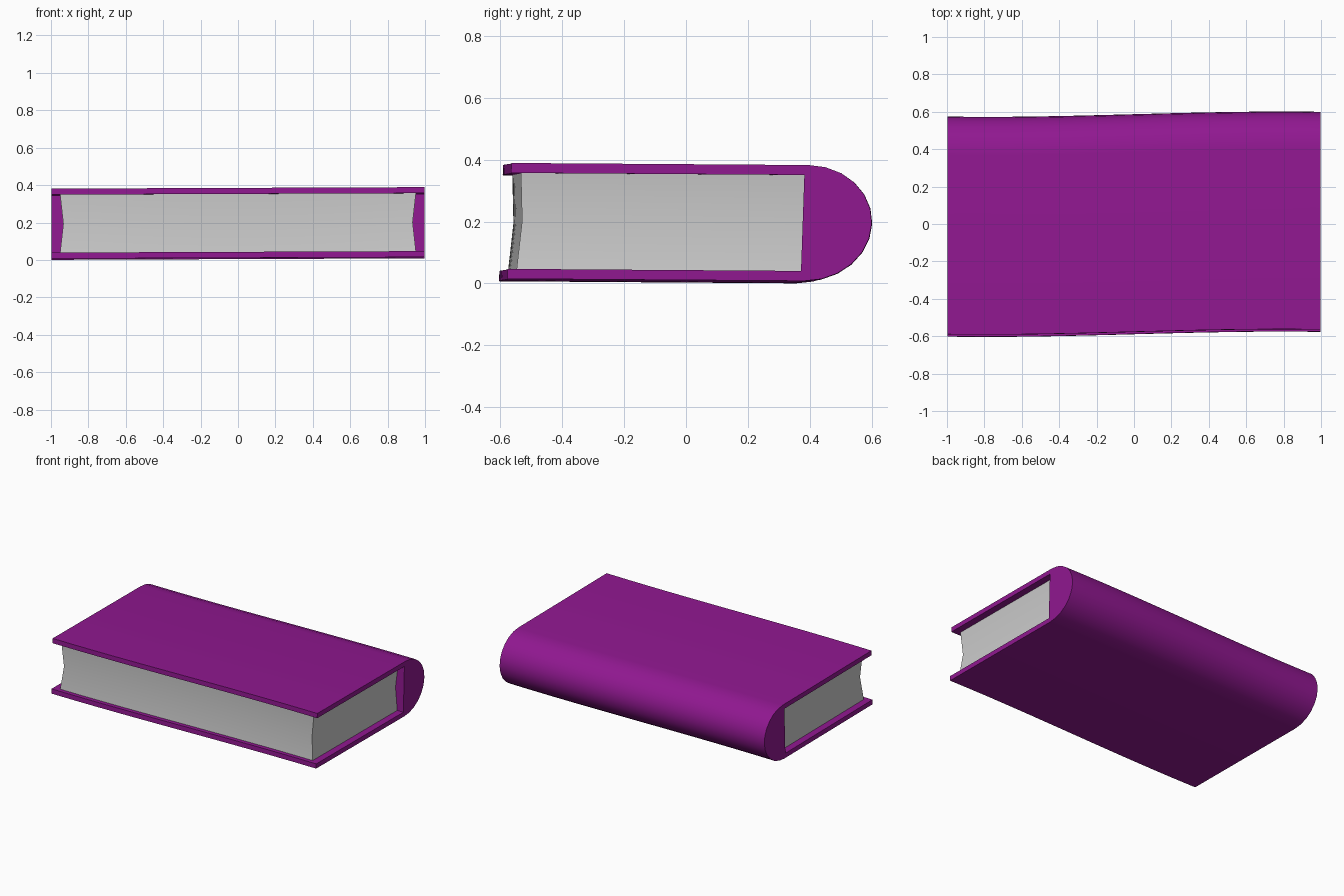
import bpy, math

if "Cube" in bpy.data.objects:
    bpy.data.objects.remove(bpy.data.objects["Cube"])


def warp(x, y, z):
    # Slight bend along the length plus a small lean, as in a worn book
    return (x, y + 0.027 * x - 0.0142 * x ** 3 + 0.035 * (z - 0.194),
            z + 0.004 * x - 0.007 * y)


def loft(name, profile, stations, caps):
    # profile: (y, z, x_scale) points; swept along the x stations and capped
    n = len(profile)
    verts = [warp(x * k, y, z) for x in stations for y, z, k in profile]
    faces = [(i * n + j, i * n + (j + 1) % n, (i + 1) * n + (j + 1) % n, (i + 1) * n + j)
             for i in range(len(stations) - 1) for j in range(n)]
    last = (len(stations) - 1) * n
    for cap in caps:
        faces.append(tuple(reversed(cap)))
        faces.append(tuple(last + j for j in cap))
    mesh = bpy.data.meshes.new(name)
    mesh.from_pydata(verts, [], faces)
    obj = bpy.data.objects.new(name, mesh)
    bpy.context.collection.objects.link(obj)
    bpy.ops.object.select_all(action='DESELECT')
    obj.select_set(True)
    bpy.context.view_layer.objects.active = obj
    # Make normals consistent and outward
    bpy.ops.object.mode_set(mode='EDIT')
    bpy.ops.mesh.select_all(action='SELECT')
    bpy.ops.mesh.normals_make_consistent(inside=False)
    bpy.ops.object.mode_set(mode='OBJECT')
    bpy.ops.object.shade_smooth_by_angle(angle=math.radians(30))
    return obj


def stations(half, steps=12):
    return [half * (2 * i / steps - 1) for i in range(steps + 1)]


# Cover: two boards joined by a solid rounded spine
arc = [(0.376 + 0.211 * math.cos(a), 0.194 + 0.187 * math.sin(a), 1)
       for a in (math.radians(90 - 15 * i) for i in range(13))]
cover_profile = ([(-0.583, 0.381, 1)] + arc +
                 [(-0.583, 0.007, 1), (-0.583, 0.039, 1), (0.364, 0.039, 1),
                  (0.364, 0.349, 1), (-0.583, 0.349, 1)])
cover = loft("cover", cover_profile, stations(0.998),
             [(0, 1, 17, 18), (*range(1, 14), 16, 17), (13, 14, 15, 16)])
purple = bpy.data.materials.new("purple_cover")
purple.diffuse_color = (0.28, 0.009, 0.28, 1)
purple.use_nodes = True
purple.node_tree.nodes["Principled BSDF"].inputs["Base Color"].default_value = purple.diffuse_color
cover.data.materials.append(purple)

# Page block: hollowed slightly on the front and both ends
mid = 0.982
pages_profile = [(0.364, 0.349, 1), (0.364, 0.194, mid), (0.364, 0.039, 1),
                 (-0.555, 0.039, 1), (-0.543, 0.194, mid), (-0.552, 0.349, 1)]
loft("pages", pages_profile, stations(0.951), [(0, 1, 4, 5), (1, 2, 3, 4)])
